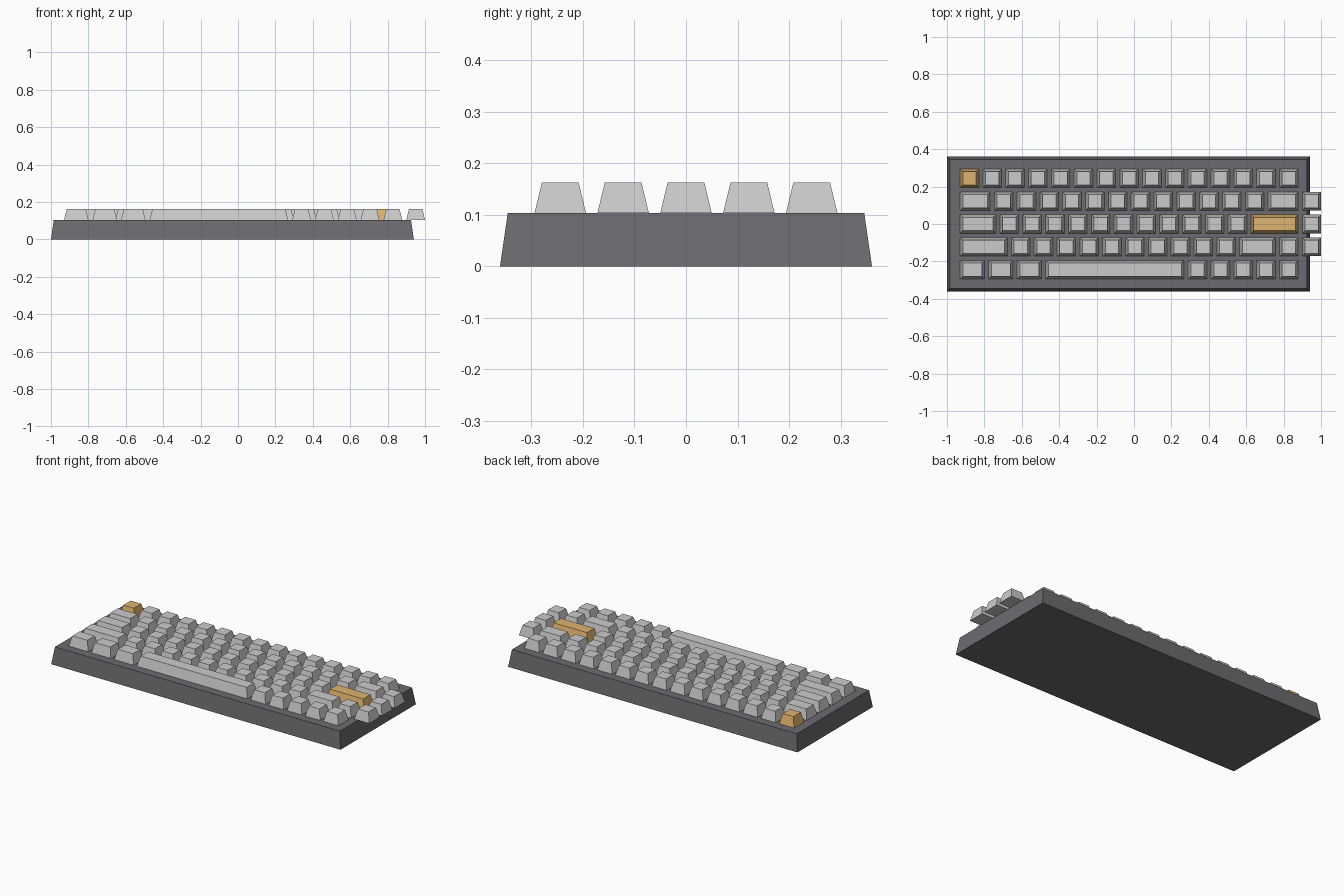
import bpy

if "Cube" in bpy.data.objects:
    bpy.data.objects.remove(bpy.data.objects["Cube"])

PITCH, GAP, INSET = 0.122, 0.022, 0.0145
LEFT = -0.941            # left edge of the key grid
CASE_TOP, KEY_TOP = 0.103, 0.163


def material(name, rgb):
    m = bpy.data.materials.new(name)
    m.diffuse_color = (*rgb, 1)
    m.use_nodes = True
    m.node_tree.nodes["Principled BSDF"].inputs["Base Color"].default_value = m.diffuse_color
    return m


def tapered_block(name, x0, x1, y0, y1, z0, z1, inset, mat):
    """Closed block whose top is inset equally on all sides."""
    verts = [(x, y, z)
             for z, d in ((z0, 0), (z1, inset))
             for x, y in ((x0 + d, y0 + d), (x1 - d, y0 + d),
                          (x1 - d, y1 - d), (x0 + d, y1 - d))]
    faces = [(3, 2, 1, 0), (4, 5, 6, 7)]
    faces += [(i, (i + 1) % 4, (i + 1) % 4 + 4, i + 4) for i in range(4)]
    mesh = bpy.data.meshes.new(name)
    mesh.from_pydata(verts, [], faces)
    mesh.materials.append(mat)
    ob = bpy.data.objects.new(name, mesh)
    bpy.context.collection.objects.link(ob)
    return ob


dark = material("case_grey", (0.15, 0.15, 0.165))
light = material("key_grey", (0.62, 0.62, 0.63))
orange = material("accent_orange", (0.74, 0.45, 0.16))

# Case
tapered_block("case", -1, 0.94, -0.361, 0.361, 0, CASE_TOP, 0.015, dark)

# Key rows, back to front, widths in key units
rows = [
    [1] * 15,
    [1.5] + [1] * 12 + [1.5, 1],
    [1.75] + [1] * 11 + [2.25, 1],
    [2.25] + [1] * 10 + [1.75, 1, 1],
    [1.25] * 3 + [6.25] + [1] * 5,
]
accents = {(0, 0): "escape_key", (2, 12): "enter_key"}

# Keycaps
for r, widths in enumerate(rows):
    y = (2 - r) * PITCH
    half = (PITCH - GAP) / 2
    x = LEFT
    for c, w in enumerate(widths):
        name = accents.get((r, c), "space_bar" if w > 6 else f"key_row{r + 1}_{c + 1}")
        tapered_block(name, x + GAP / 2, x + w * PITCH - GAP / 2, y - half, y + half,
                      CASE_TOP, KEY_TOP, INSET, orange if (r, c) in accents else light)
        x += w * PITCH
